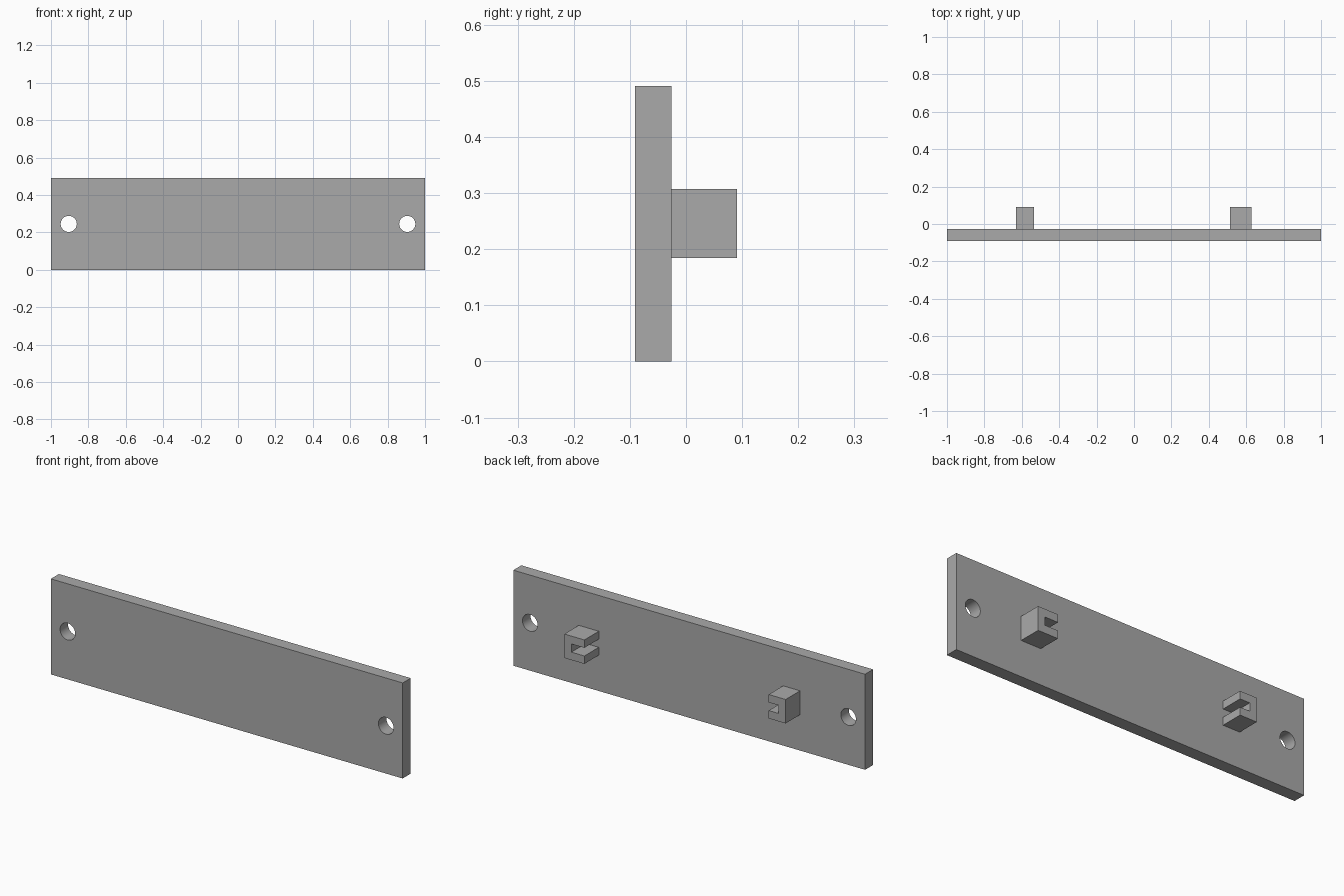
import bpy
import bmesh
from math import radians
from mathutils import Matrix, Vector

default = bpy.data.objects.get("Cube")
if default:
    bpy.data.objects.remove(default, do_unlink=True)

# Single grey material
grey = bpy.data.materials.new("plain_grey")
grey.use_nodes = True
colour = (0.4, 0.4, 0.4, 1)
grey.diffuse_color = colour
grey.node_tree.nodes["Principled BSDF"].inputs["Base Color"].default_value = colour

PLATE_FRONT, PLATE_BACK, CLIP_BACK = -0.091, -0.026, 0.091
HEIGHT = 0.491
MID = HEIGHT / 2


def add_object(name, bm):
    bmesh.ops.recalc_face_normals(bm, faces=bm.faces)
    mesh = bpy.data.meshes.new(name)
    bm.to_mesh(mesh)
    bm.free()
    mesh.materials.append(grey)
    obj = bpy.data.objects.new(name, mesh)
    bpy.context.collection.objects.link(obj)
    return obj


def extrude_profile(name, points, y0, y1):
    """Extrude an (x, z) outline from y0 to y1."""
    bm = bmesh.new()
    face = bm.faces.new([bm.verts.new((x, y0, z)) for x, z in points])
    new = bmesh.ops.extrude_face_region(bm, geom=[face])["geom"]
    verts = [v for v in new if isinstance(v, bmesh.types.BMVert)]
    bmesh.ops.translate(bm, verts=verts, vec=Vector((0, y1 - y0, 0)))
    return add_object(name, bm)


# Flat plate
plate = extrude_profile("mounting_plate",
                        [(-1, 0), (1, 0), (1, HEIGHT), (-1, HEIGHT)],
                        PLATE_FRONT, PLATE_BACK)

# Screw holes near both ends
bm = bmesh.new()
for x in (-0.905, 0.905):
    place = Matrix.Translation((x, PLATE_FRONT, MID)) @ Matrix.Rotation(radians(90), 4, "X")
    bmesh.ops.create_cone(bm, cap_ends=True, segments=48, radius1=0.043,
                          radius2=0.043, depth=0.4, matrix=place)
cutter = add_object("hole_cutter", bm)
cutter.hide_render = True
cut = plate.modifiers.new("screw_holes", "BOOLEAN")
cut.operation = "DIFFERENCE"
cut.solver = "EXACT"
cut.object = cutter
bpy.context.view_layer.objects.active = plate
plate.select_set(True)
bpy.ops.object.modifier_apply(modifier=cut.name)
bpy.data.objects.remove(cutter, do_unlink=True)
bpy.ops.object.shade_smooth_by_angle(angle=radians(30))


# Slotted clips on the back, open towards the middle
def clip(name, outer, inner):
    wall = outer - 0.04 * (1 if outer > 0 else -1)
    half, slot = 0.0615, 0.021
    outline = [(outer, -half), (inner, -half), (inner, -slot), (wall, -slot),
               (wall, slot), (inner, slot), (inner, half), (outer, half)]
    extrude_profile(name, [(x, MID + z) for x, z in outline], PLATE_BACK, CLIP_BACK)


clip("left_clip", 0.628, 0.514)
clip("right_clip", -0.63, -0.534)
